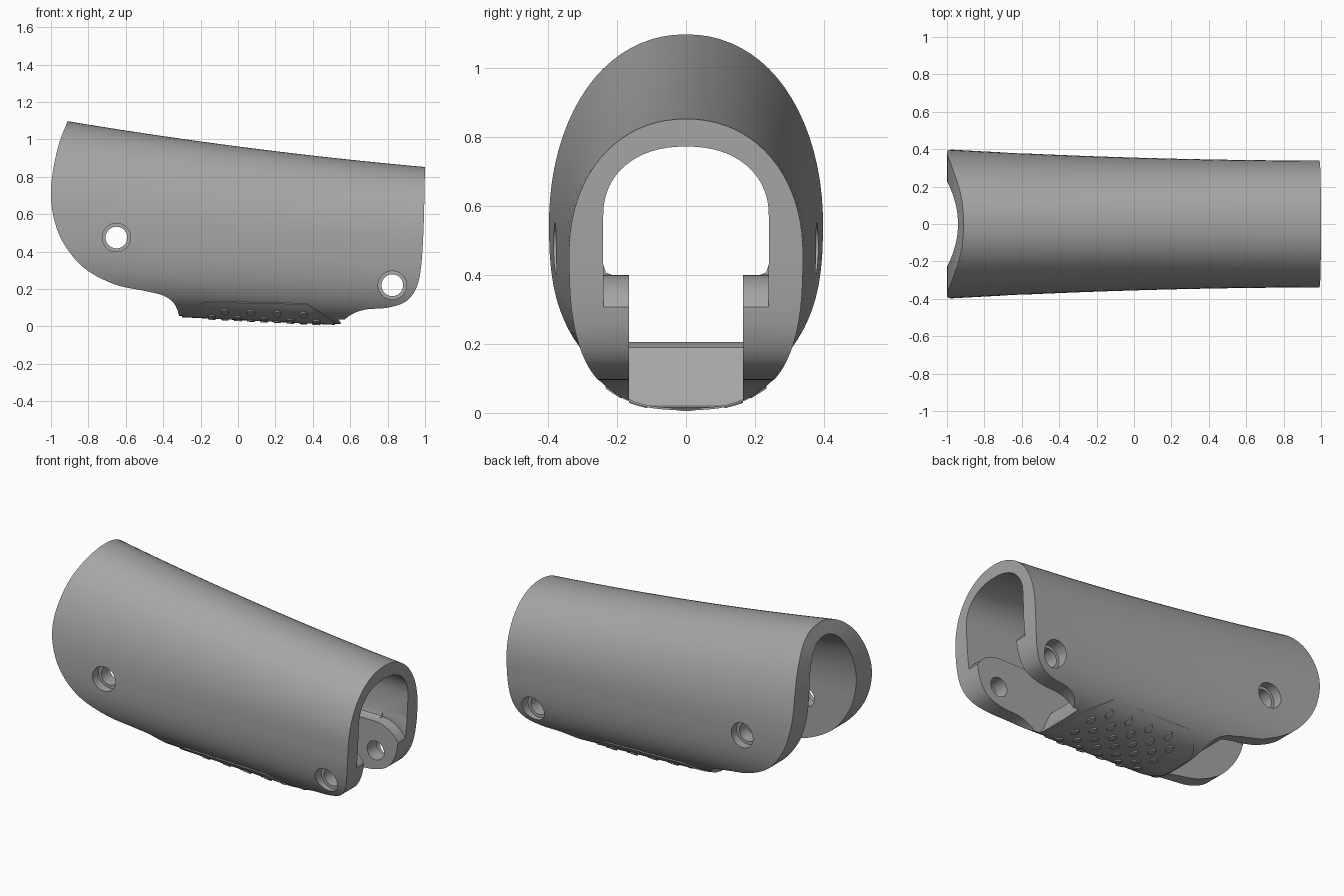
import bpy, bmesh, math
from mathutils import Vector, Matrix

cube = bpy.data.objects.get("Cube")
if cube:
    bpy.data.objects.remove(cube, do_unlink=True)

grey = bpy.data.materials.new("matte grey")
grey.use_nodes = True
grey.diffuse_color = (0.38, 0.38, 0.38, 1)
grey.node_tree.nodes["Principled BSDF"].inputs["Base Color"].default_value = (0.38, 0.38, 0.38, 1)


# Outer shell measurements along its length
def top(x):
    return 0.962 - 0.13 * x + 0.02 * x * x

def bottom(x):
    return 0.04 - 0.05 * x

def half_width(x):
    return 0.355 - 0.03 * x + 0.014 * x * x

def middle(x):
    return 0.49 - 0.03 * x

LOWER, UPPER = 2.7, 2.12


def make(name, bm):
    bmesh.ops.recalc_face_normals(bm, faces=bm.faces)
    mesh = bpy.data.meshes.new(name)
    bm.to_mesh(mesh)
    bm.free()
    mesh.materials.append(grey)
    ob = bpy.data.objects.new(name, mesh)
    bpy.context.collection.objects.link(ob)
    return ob


def loft(name, section, stations):
    bm = bmesh.new()
    rings = [[bm.verts.new((x, y, z)) for y, z in section(x)] for x in stations]
    n = len(rings[0])
    for a, b in zip(rings, rings[1:]):
        for i in range(n):
            j = (i + 1) % n
            bm.faces.new((a[i], a[j], b[j], b[i]))
    bm.faces.new(rings[0])
    bm.faces.new(rings[-1])
    return make(name, bm)


def side_prism(name, points, half):
    """Extrude an (x, z) outline across the width."""
    bm = bmesh.new()
    face = bm.faces.new([bm.verts.new((x, -half, z)) for x, z in points])
    new = bmesh.ops.extrude_face_region(bm, geom=[face])["geom"]
    bmesh.ops.translate(bm, vec=(0, 2 * half, 0),
                        verts=[v for v in new if isinstance(v, bmesh.types.BMVert)])
    return make(name, bm)


def spline(points, steps=5):
    p = [Vector(q) for q in points]
    p = [2 * p[0] - p[1]] + p + [2 * p[-1] - p[-2]]
    out = []
    for a, b, c, d in zip(p, p[1:], p[2:], p[3:]):
        for s in range(steps):
            t = s / steps
            out.append(0.5 * (2 * b + (c - a) * t + (2 * a - 5 * b + 4 * c - d) * t * t
                              + (3 * b - a - 3 * c + d) * t ** 3))
    return out + [p[-2]]


def boolean(target, cutter, operation="DIFFERENCE"):
    cutter.hide_render = True
    mod = target.modifiers.new("cut", "BOOLEAN")
    mod.operation, mod.solver, mod.object = operation, "EXACT", cutter
    bpy.context.view_layer.objects.active = target
    bpy.ops.object.modifier_apply(modifier=mod.name)
    bpy.data.objects.remove(cutter, do_unlink=True)


def smooth(ob, angle=30):
    bpy.ops.object.select_all(action="DESELECT")
    ob.select_set(True)
    bpy.context.view_layer.objects.active = ob
    bpy.ops.object.shade_smooth_by_angle(angle=math.radians(angle))


def power(v, n):
    return math.copysign(abs(v) ** (2 / n), v)


# Egg-shaped shell
def egg(x):
    ring = []
    for i in range(80):
        a = 2 * math.pi * i / 80
        up = math.sin(a) >= 0
        n = UPPER if up else LOWER
        height = top(x) - middle(x) if up else middle(x) - bottom(x)
        ring.append((half_width(x) * power(math.cos(a), n),
                     middle(x) + height * power(math.sin(a), n)))
    return ring

shell = loft("shell", egg, [-1.1 + 2.2 * i / 22 for i in range(23)])

# Side outline: curved rear edge, stepped belly, rounded front corner
rear = spline([(-0.91, 1.10), (-0.965, 0.95), (-1, 0.74), (-0.985, 0.58), (-0.93, 0.44),
               (-0.82, 0.31), (-0.66, 0.225), (-0.5, 0.19), (-0.4, 0.165),
               (-0.34, 0.12), (-0.31, 0.045)])
front = spline([(0.545, 0.01), (0.6, 0.06), (0.68, 0.09), (0.8, 0.1), (0.9, 0.135),
                (0.955, 0.21), (0.98, 0.33), (0.993, 0.55), (1, 0.87)])
outline = [(-0.85, 1.3)] + rear + [(-0.31, -0.2), (0.52, -0.2)] + front + [(1, 1.3)]
boolean(shell, side_prism("outline", outline, 0.7), "INTERSECT")


# Arched channel through the whole length
def arch(x):
    spring = 0.57
    height = top(x) - 0.08 - spring
    ring = [(0.215, 0.4), (0.232, 0.407), (0.24, 0.43)]
    for i in range(33):
        a = math.pi * i / 32
        ring.append((0.24 * power(math.cos(a), 2.2), spring + height * power(math.sin(a), 2.2)))
    return ring + [(-y, z) for y, z in ring[2::-1]]

boolean(shell, loft("channel", arch, [-1.2 + 0.2 * i for i in range(13)]))

# Narrow slot between the lugs, with a closed floor in the middle
slot = [(-0.6, 0.205), (0.42, 0.205), (0.455, 0.19), (0.48, 0.14), (0.51, 0.07),
        (0.55, 0.02), (0.56, -0.2), (1.2, -0.2), (1.2, 0.45), (-0.6, 0.45)]
boolean(shell, side_prism("slot", slot, 0.165))

# Wide open mouth under the rear
mouth = [(-1.2, 0.56), (-1.2, -0.2), (-0.42, -0.2), (-0.42, 0.22), (-0.38, 0.3), (-0.36, 0.56)]
boolean(shell, side_prism("mouth", mouth, 0.2415))

# Rounded front corner of the lugs, concentric with the front hole
arc = [(0.82 + 0.18 * math.cos(a), 0.22 + 0.18 * math.sin(a))
       for a in (math.radians(90 - 8 * i) for i in range(10))]
boolean(shell, side_prism("lug_corner", arc + [(1.2, 0.26), (1.2, 0.5), (0.82, 0.5)], 0.2385))


# Counterbored cross holes
def drill(x, y, z, radius, depth):
    bm = bmesh.new()
    place = Matrix.Translation((x, y, z)) @ Matrix.Rotation(math.pi / 2, 4, "X")
    bmesh.ops.create_cone(bm, cap_ends=True, segments=40, radius1=radius, radius2=radius,
                          depth=depth, matrix=place)
    boolean(shell, make("drill", bm))

for x, z, seat in ((-0.65, 0.475, 0.325), (0.825, 0.22, 0.255)):
    drill(x, 0, z, 0.058, 1.2)
    for side in (-1, 1):
        drill(x, side * (seat + 0.2), z, 0.076, 0.4)
smooth(shell)


# Belly surface, used by the grip
def belly(x, y):
    drop = (1 - (abs(y) / half_width(x)) ** LOWER) ** (1 / LOWER)
    return Vector((x, y, middle(x) - (middle(x) - bottom(x)) * drop))

def belly_frame(x, y):
    e = 0.005
    across = (belly(x, y + e) - belly(x, y - e)).normalized()
    along = (belly(x + e, y) - belly(x - e, y)).normalized()
    out = across.cross(along).normalized()
    return along, across, out


# Thin grip pad wrapped around the belly
bm = bmesh.new()
rows = []
for j in range(29):
    y = -0.265 + 0.53 * j / 28
    t = max(0, (abs(y) - 0.1) / 0.165) ** 2
    x0, x1 = -0.3 + 0.12 * t, 0.52 - 0.15 * t
    row = []
    for i in range(17):
        x = x0 + (x1 - x0) * i / 16
        row.append(bm.verts.new(belly(x, y) + 0.006 * belly_frame(x, y)[2]))
    rows.append(row)
for a, b in zip(rows, rows[1:]):
    for i in range(16):
        bm.faces.new((a[i], b[i], b[i + 1], a[i + 1]))
for f in bm.faces:
    f.normal_update()
skirt = bmesh.ops.extrude_edge_only(bm, edges=[e for e in bm.edges if e.is_boundary])["geom"]
for v in skirt:
    if isinstance(v, bmesh.types.BMVert):
        v.co -= 0.014 * belly_frame(v.co.x, v.co.y)[2]
pad = make("grip_pad", bm)
smooth(pad)

# Staggered rows of oval grip studs
bm = bmesh.new()
for k in range(-3, 4):
    odd = abs(k) % 2
    for i in range(4 if odd else 5):
        x, y = -0.14 + 0.07 * odd + 0.14 * i, 0.068 * k
        along, across, out = belly_frame(x, y)
        turn = Matrix((along, across, out)).transposed().to_4x4()
        place = (Matrix.Translation(belly(x, y) + 0.004 * out) @ turn
                 @ Matrix.Diagonal((1, 1.35, 1, 1)))
        bmesh.ops.create_cone(bm, cap_ends=True, segments=20, radius1=0.024, radius2=0.02,
                              depth=0.016, matrix=place)
studs = make("grip_studs", bm)
smooth(studs)
